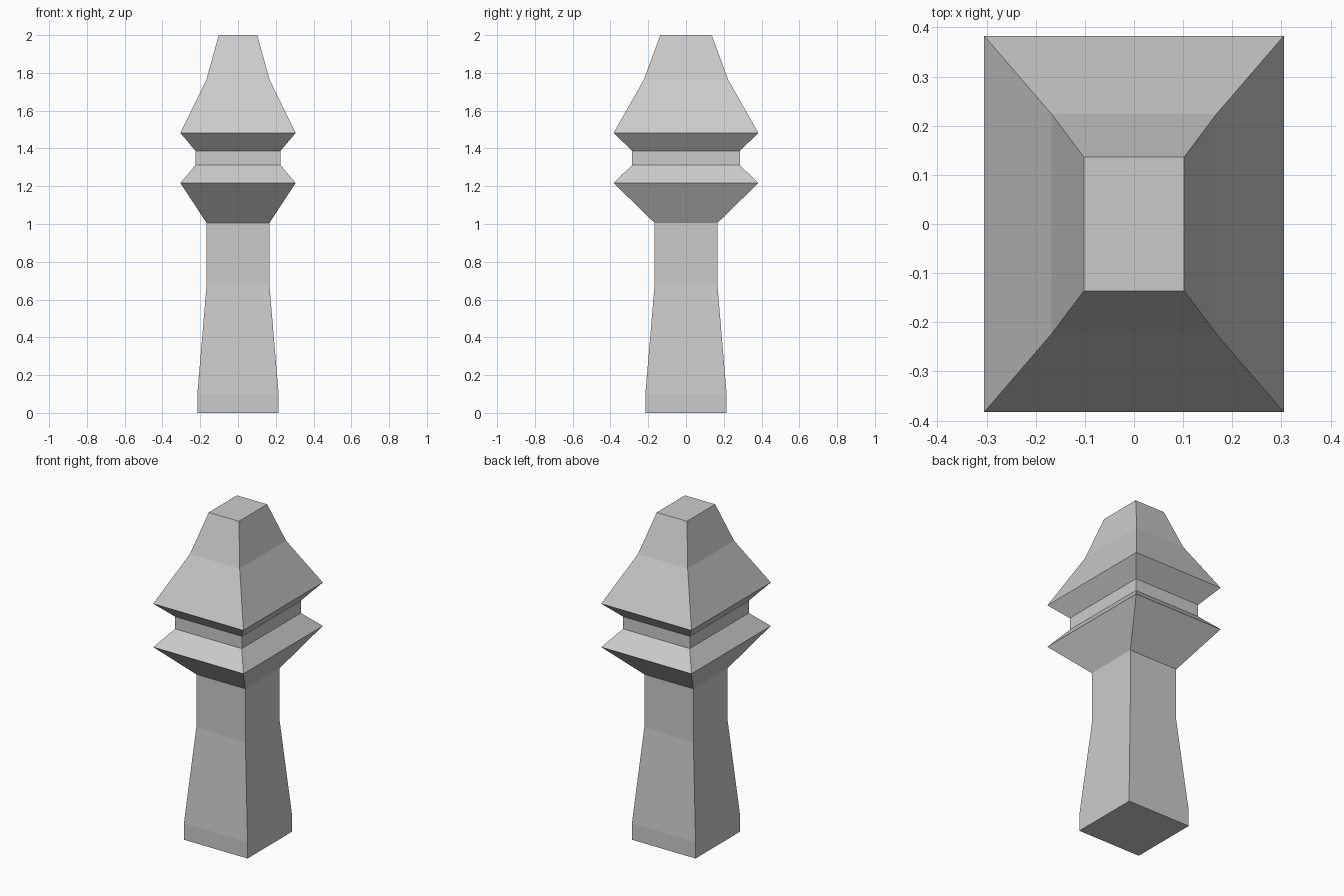
import bpy
import bmesh

old_cube = bpy.data.objects.get("Cube")
if old_cube:
    bpy.data.objects.remove(old_cube, do_unlink=True)

# One plain stone colour
stone = bpy.data.materials.new("grey_stone")
grey = (0.6, 0.6, 0.6, 1.0)
stone.use_nodes = True
stone.diffuse_color = grey
stone.node_tree.nodes["Principled BSDF"].inputs["Base Color"].default_value = grey

# Profile sections: height, half width, half depth
shaft = [(0.0, 0.215, 0.215), (0.10, 0.215, 0.215), (0.68, 0.166, 0.166), (1.005, 0.166, 0.166)]
collar = [(1.217, 0.305, 0.383), (1.312, 0.225, 0.285)]
neck_top = [(1.387, 0.225, 0.285)]
cap = [(1.482, 0.305, 0.383), (1.762, 0.168, 0.224), (2.0, 0.102, 0.136)]


def loft_rectangles(name, sections, material):
    """Join rectangular rings into one closed, flat-faced solid."""
    bm = bmesh.new()
    corners = [(-1, -1), (1, -1), (1, 1), (-1, 1)]
    rings = [[bm.verts.new((sx * w, sy * d, z)) for sx, sy in corners]
             for z, w, d in sections]
    for low, high in zip(rings, rings[1:]):
        for i in range(4):
            j = (i + 1) % 4
            bm.faces.new((low[i], low[j], high[j], high[i]))
    bm.faces.new(rings[0][::-1])
    bm.faces.new(rings[-1])
    bmesh.ops.recalc_face_normals(bm, faces=bm.faces)
    mesh = bpy.data.meshes.new(name)
    bm.to_mesh(mesh)
    bm.free()
    mesh.materials.append(material)
    obj = bpy.data.objects.new(name, mesh)
    bpy.context.collection.objects.link(obj)
    return obj


# Seamless post: shaft, flared collar, narrow neck and tapered cap
loft_rectangles("stone_post", shaft + collar + neck_top + cap, stone)
